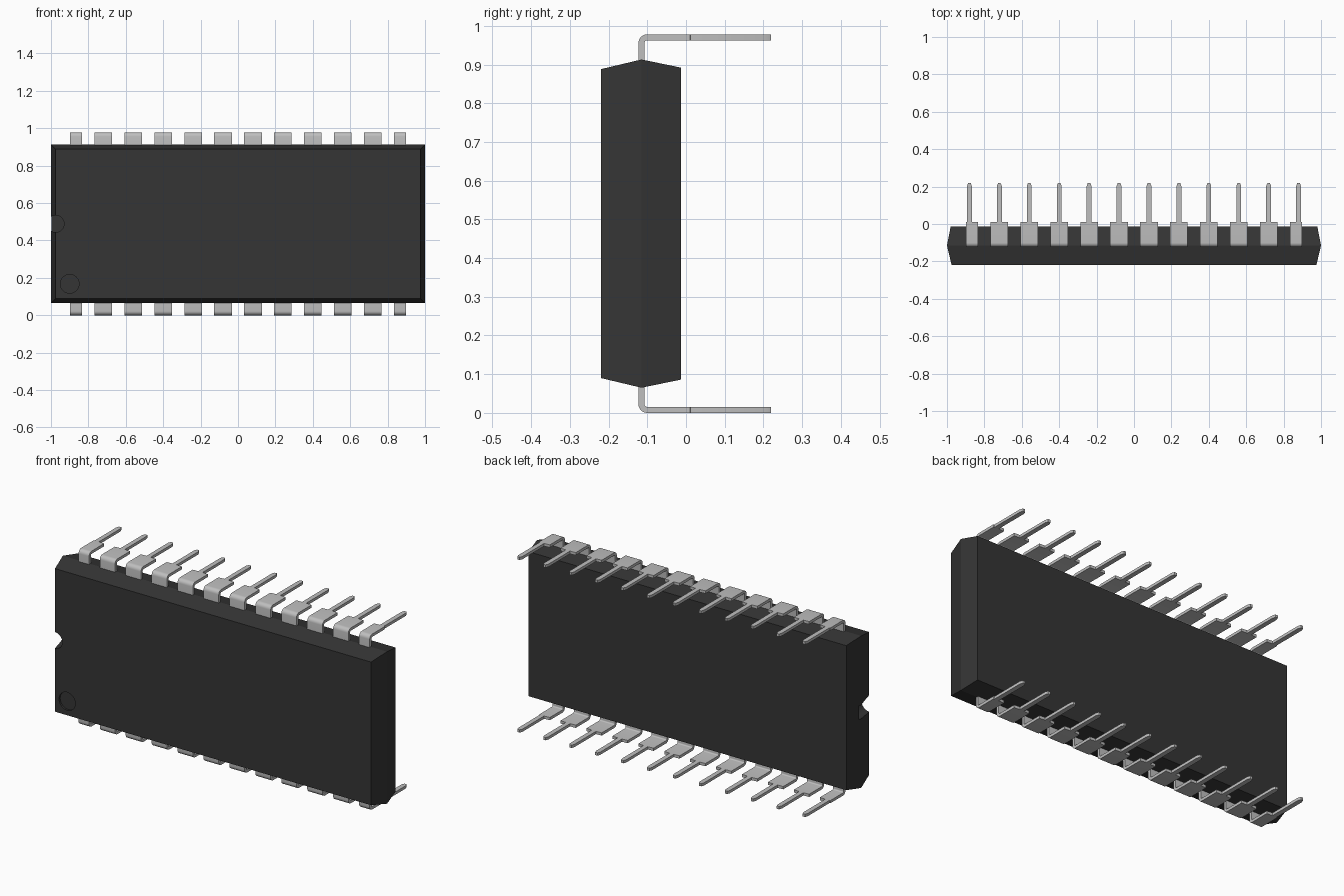
import bpy, bmesh, math
from mathutils import Matrix, Vector

cube = bpy.data.objects.get("Cube")
if cube:
    bpy.data.objects.remove(cube, do_unlink=True)

MID_Z = 0.489          # height of the package centre line
RIDGE_Y = -0.115       # plane where the pins leave the package


def material(name, rgb, rough):
    m = bpy.data.materials.new(name)
    m.use_nodes = True
    m.diffuse_color = (*rgb, 1)
    bsdf = m.node_tree.nodes["Principled BSDF"]
    bsdf.inputs["Base Color"].default_value = (*rgb, 1)
    bsdf.inputs["Roughness"].default_value = rough
    return m


plastic = material("black plastic", (0.035, 0.035, 0.035), 0.7)
metal = material("light grey metal", (0.52, 0.52, 0.52), 0.5)


def loft(name, loops, mat):
    """Skin a list of equal-length point loops and cap both ends."""
    bm = bmesh.new()
    rings = [[bm.verts.new(p) for p in loop] for loop in loops]
    n = len(rings[0])
    for a, b in zip(rings, rings[1:]):
        for i in range(n):
            j = (i + 1) % n
            bm.faces.new((a[i], a[j], b[j], b[i]))
    bm.faces.new(rings[0])
    bm.faces.new(rings[-1])
    bmesh.ops.recalc_face_normals(bm, faces=bm.faces)
    mesh = bpy.data.meshes.new(name)
    bm.to_mesh(mesh)
    bm.free()
    mesh.materials.append(mat)
    obj = bpy.data.objects.new(name, mesh)
    bpy.context.collection.objects.link(obj)
    return obj


def activate(obj):
    bpy.ops.object.select_all(action='DESELECT')
    obj.select_set(True)
    bpy.context.view_layer.objects.active = obj


def rect(y, half_x, half_z):
    return [(sx * half_x, y, MID_Z + sz * half_z)
            for sx, sz in ((-1, -1), (1, -1), (1, 1), (-1, 1))]


# Package body, drafted both ways from the parting ridge
body = loft("package_body", [rect(-0.22, 0.975, 0.399),
                             rect(RIDGE_Y, 1.0, 0.424),
                             rect(-0.013, 0.98, 0.403)], plastic)


def drill(x, z, radius, floor_y):
    """Cut a round pocket into the front face down to floor_y."""
    front = -0.3
    circle = [2 * math.pi * i / 32 for i in range(32)]
    cutter = loft("pocket_cutter",
                  [[(x + radius * math.cos(a), y, z + radius * math.sin(a))
                    for a in circle] for y in (front, floor_y)], plastic)
    cutter.hide_render = True
    mod = body.modifiers.new("pocket", 'BOOLEAN')
    mod.operation = 'DIFFERENCE'
    mod.solver = 'EXACT'
    mod.object = cutter
    activate(body)
    bpy.ops.object.modifier_apply(modifier=mod.name)
    bpy.data.objects.remove(cutter, do_unlink=True)


drill(-0.975, MID_Z, 0.045, -0.1)      # end notch
drill(-0.9, 0.168, 0.05, -0.21)        # first-pin dimple

# Pins: a bent strip described by stations of (y, height, tilt, left, right)
THICK, BEND, REACH = 0.0155, 0.0145, 0.489
NARROW, WIDE = 0.013, 0.047


def pin(name, x, side, left, right):
    flat = REACH - THICK / 2
    cy, cz = RIDGE_Y + BEND, flat - BEND
    stations = [(RIDGE_Y, 0.4, 0, left, right)]
    for i in range(7):
        a = math.pi / 2 * i / 6
        stations.append((cy - BEND * math.cos(a), cz + BEND * math.sin(a),
                         a, left, right))
    level = math.pi / 2
    stations += [(0.01, flat, level, left, right),
                 (0.012, flat, level, NARROW, NARROW),
                 (0.203, flat, level, NARROW, NARROW),
                 (0.219, flat, level, 0.007, 0.007)]
    loops = []
    for y, h, a, l, r in stations:
        dy, dh = -math.cos(a) * THICK / 2, math.sin(a) * THICK / 2
        loops.append([(x + ox, y + s * dy, MID_Z + side * (h + s * dh))
                      for ox, s in ((-l, -1), (r, -1), (r, 1), (-l, 1))])
    obj = loft(name, loops, metal)
    activate(obj)
    bpy.ops.object.shade_smooth_by_angle(angle=math.radians(30))


# Two rows of twelve; the outermost pins have a trimmed outer shoulder
COUNT = 12
for side, row in ((1, "upper"), (-1, "lower")):
    for i in range(COUNT):
        pin(f"{row}_pin_{i + 1}", -0.88 + 0.16 * i, side,
            0.018 if i == 0 else WIDE,
            0.018 if i == COUNT - 1 else WIDE)
